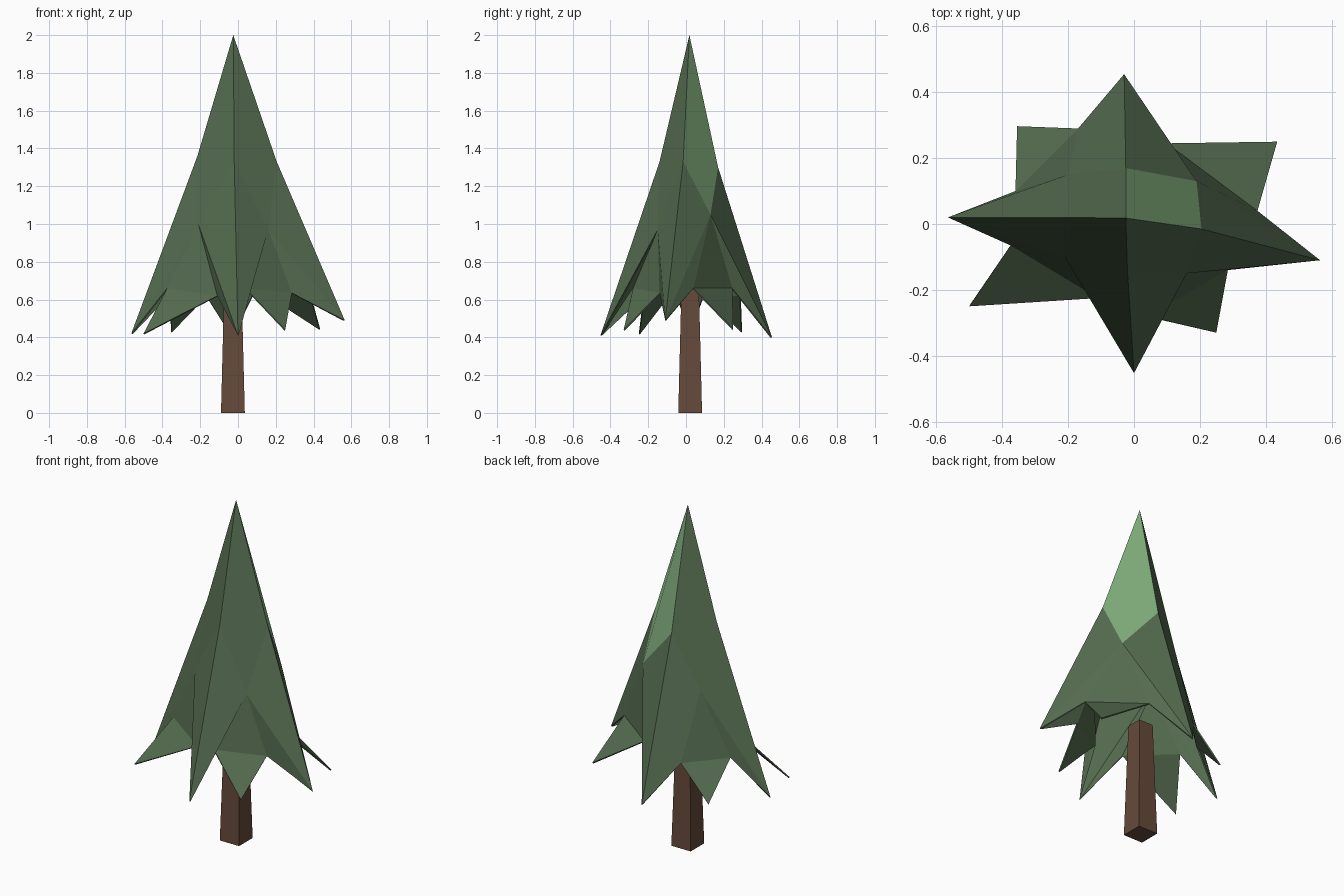
import bpy, bmesh

if "Cube" in bpy.data.objects:
    bpy.data.objects.remove(bpy.data.objects["Cube"])

def material(name, rgb):
    m = bpy.data.materials.new(name)
    m.diffuse_color = (*rgb, 1.0)
    m.use_nodes = True
    m.node_tree.nodes["Principled BSDF"].inputs["Base Color"].default_value = m.diffuse_color
    return m

needle_green = material("needle green", (0.090, 0.150, 0.080))
light_green = material("light green", (0.215, 0.41, 0.20))
bark_brown = material("bark brown", (0.130, 0.069, 0.042))

def finish(name, bm, mats):
    bmesh.ops.recalc_face_normals(bm, faces=bm.faces[:])
    me = bpy.data.meshes.new(name)
    bm.to_mesh(me)
    bm.free()
    for m in mats:
        me.materials.append(m)
    ob = bpy.data.objects.new(name, me)
    bpy.context.collection.objects.link(ob)
    return ob

# Foliage: hollow, irregular eight-pointed star skirt under a faceted spire.
# All rings run counter-clockwise, starting at the +x side.
APEX = (-0.025, 0.018, 2.0)
tips = [(0.565, -0.11, 0.49), (0.435, 0.25, 0.445), (-0.03, 0.455, 0.40), (-0.355, 0.297, 0.43),
        (-0.565, 0.02, 0.42), (-0.50, -0.25, 0.42), (0.0, -0.453, 0.41), (0.25, -0.33, 0.44)]
valleys = [(0.375, 0.04, 0.66), (0.10, 0.245, 0.66), (-0.17, 0.29, 0.62), (-0.36, 0.10, 0.63),
           (-0.375, -0.065, 0.66), (-0.11, -0.225, 0.62), (0.04, -0.28, 0.66), (0.285, -0.14, 0.635)]
# Ridge breaks: even ones are the high main ridges, odd ones the lower diagonals
breaks = [(0.205, -0.015, 1.33), (0.19, 0.13, 1.05), (-0.025, 0.17, 1.30), (-0.20, 0.15, 1.0),
          (-0.215, 0.02, 1.36), (-0.21, -0.10, 1.0), (-0.02, -0.14, 1.33), (0.16, -0.15, 0.97)]

bm = bmesh.new()
apex = bm.verts.new(APEX)
T, V, B = ([bm.verts.new(p) for p in ring] for ring in (tips, valleys, breaks))
for i in range(0, 8, 2):
    d, n = i + 1, (i + 2) % 8
    # spire face between two main ridges, one of them lighter
    f = bm.faces.new((apex, B[i], B[d], B[n]))
    f.material_index = 1 if i == 0 else 0
    # flanks of the two main branches beside this diagonal
    for main, v in ((i, i), (n, d)):
        bm.faces.new((B[main], T[main], B[d]))
        bm.faces.new((B[d], T[main], V[v]))
    # flat diagonal branch with a flared tip
    bm.faces.new((B[d], V[i], V[d]))
    bm.faces.new((V[i], T[d], V[d]))
foliage = finish("foliage", bm, [needle_green, light_green])
shell = foliage.modifiers.new("shell", 'SOLIDIFY')
shell.thickness = 0.008
shell.offset = -1

# Trunk: square, slightly tapered
bm = bmesh.new()
bmesh.ops.create_cube(bm, size=1.0)
for v in bm.verts:
    half = 0.063 if v.co.z < 0 else 0.046
    v.co = (-0.027 + (half if v.co.x > 0 else -half),
            0.022 + (half if v.co.y > 0 else -half),
            0.0 if v.co.z < 0 else 0.67)
finish("trunk", bm, [bark_brown])
